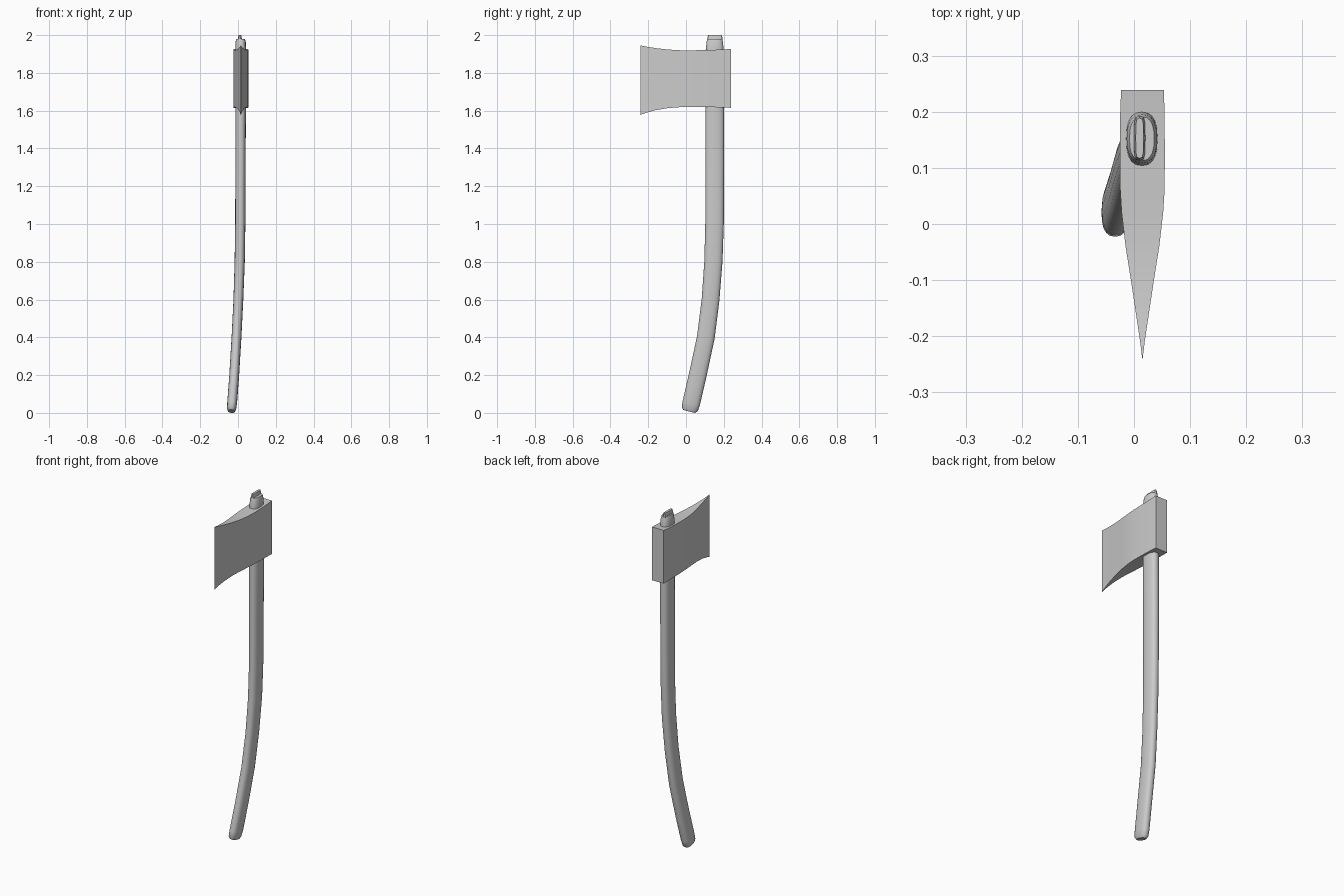
import bpy, bmesh, math
from mathutils import Vector

if "Cube" in bpy.data.objects:
    bpy.data.objects.remove(bpy.data.objects["Cube"])


def finish(bm, name, angle):
    bmesh.ops.recalc_face_normals(bm, faces=bm.faces)
    mesh = bpy.data.meshes.new(name)
    bm.to_mesh(mesh)
    bm.free()
    ob = bpy.data.objects.new(name, mesh)
    bpy.context.collection.objects.link(ob)
    bpy.ops.object.select_all(action='DESELECT')
    ob.select_set(True)
    bpy.context.view_layer.objects.active = ob
    bpy.ops.object.shade_smooth_by_angle(angle=math.radians(angle))
    return ob


def loft(name, rings, angle=40):
    bm = bmesh.new()
    loops = [[bm.verts.new(p) for p in ring] for ring in rings]
    n = len(rings[0])
    for a, b in zip(loops, loops[1:]):
        for i in range(n):
            j = (i + 1) % n
            bm.faces.new((a[i], a[j], b[j], b[i]))
    bm.faces.new(loops[0])
    bm.faces.new(loops[-1])
    bmesh.ops.remove_doubles(bm, verts=bm.verts, dist=1e-5)
    return finish(bm, name, angle)


def oval(c, tangent, rx, ry, n=20, power=0.8):
    # rounded oval section perpendicular to the path
    t = tangent.normalized()
    u = Vector((1, 0, 0))
    u = (u - t * u.dot(t)).normalized()
    v = t.cross(u)
    pts = []
    for i in range(n):
        a = 2 * math.pi * i / n
        x, y = math.cos(a), math.sin(a)
        pts.append(c + u * rx * math.copysign(abs(x) ** power, x)
                   + v * ry * math.copysign(abs(y) ** power, y))
    return pts


# Handle: path centre (x, y, z) with half widths in x and y
path = [(-.035, .017, .016, .018, .034), (-.034, .020, .028, .024, .044),
        (-.031, .028, .060, .026, .047), (-.020, .062, .20, .026, .047),
        (-.008, .105, .40, .026, .047), (.002, .130, .60, .026, .047),
        (.009, .145, .80, .027, .048), (.012, .151, 1.0, .027, .049),
        (.013, .152, 1.3, .027, .050), (.014, .152, 1.6, .028, .050),
        (.014, .152, 1.92, .028, .048), (.014, .152, 1.965, .027, .043),
        (.014, .152, 1.98, .022, .039)]
centres = [Vector(p[:3]) for p in path]
rings = []
for i, p in enumerate(path):
    t = centres[min(i + 1, len(path) - 1)] - centres[max(i - 1, 0)]
    rings.append(oval(centres[i], t, p[3], p[4]))
low = min(v.z for v in rings[0] + rings[1])
for ring in rings[:3]:
    for v in ring:
        v.z -= low
loft("handle", rings)

# Axe head: stations along y with half thickness, bottom and top
stations = [(.239, .038, 1.615, 1.927), (.20, .0395, 1.617, 1.924),
            (.12, .040, 1.619, 1.921), (.06, .0395, 1.620, 1.920),
            (.02, .037, 1.620, 1.919), (-.04, .030, 1.618, 1.920),
            (-.10, .0205, 1.613, 1.924), (-.16, .0115, 1.603, 1.931),
            (-.21, .004, 1.589, 1.939), (-.24, .0004, 1.578, 1.945)]
cx = .015
head = [[(cx - w, y, b), (cx + w, y, b), (cx + w, y, t), (cx - w, y, t)]
        for y, w, b, t in stations]
loft("axe_head", head, 30)

# Wedge driven into the top of the handle
wedge = [oval(Vector((.010, .153, z)), Vector((0, 0, 1)), rx, ry, 12, .5)
         for z, rx, ry in [(1.93, .012, .042), (1.985, .010, .040), (2.0, .007, .036)]]
loft("wedge", wedge, 30)
